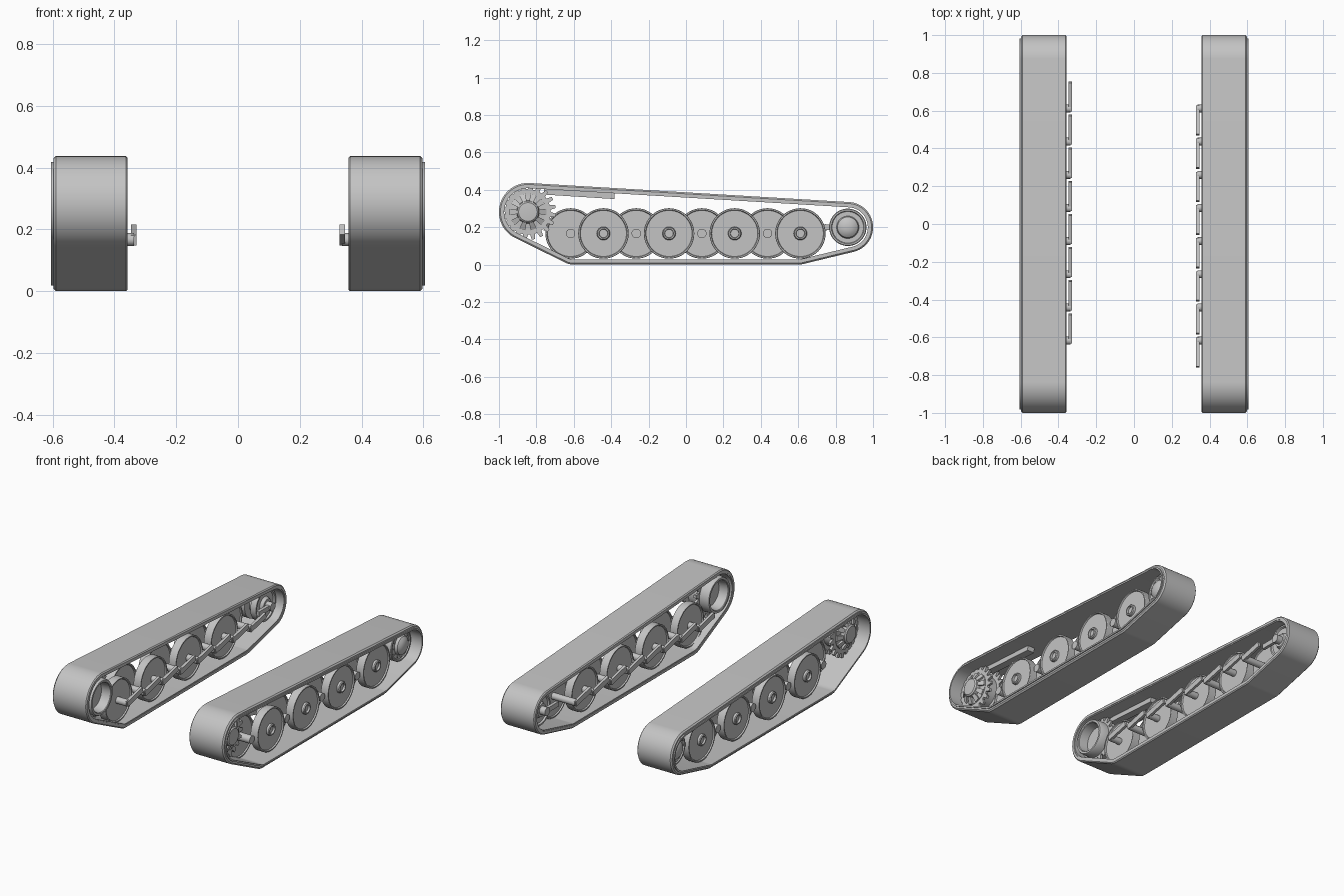
import bpy, bmesh, math
from mathutils import Vector, Matrix

cube = bpy.data.objects.get("Cube")
if cube:
    bpy.data.objects.remove(cube)

grey = bpy.data.materials.new("plain_grey")
grey.use_nodes = True
grey.diffuse_color = (0.55, 0.55, 0.55, 1)
grey.node_tree.nodes["Principled BSDF"].inputs["Base Color"].default_value = (0.55, 0.55, 0.55, 1)


def finish(name, bm, smooth=True):
    bmesh.ops.remove_doubles(bm, verts=bm.verts, dist=1e-5)
    bmesh.ops.recalc_face_normals(bm, faces=bm.faces)
    mesh = bpy.data.meshes.new(name)
    bm.to_mesh(mesh)
    bm.free()
    mesh.materials.append(grey)
    ob = bpy.data.objects.new(name, mesh)
    bpy.context.collection.objects.link(ob)
    if smooth:
        bpy.ops.object.select_all(action="DESELECT")
        ob.select_set(True)
        bpy.context.view_layer.objects.active = ob
        bpy.ops.object.shade_smooth_by_angle(angle=math.radians(30))
    return ob


def lathe(name, side, y, z, profile, steps=40):
    """Turn an (x, radius) profile around an axle parallel to x."""
    bm = bmesh.new()
    vs = [bm.verts.new((side * x, y, z + r)) for x, r in profile]
    es = [bm.edges.new(p) for p in zip(vs, vs[1:])]
    bmesh.ops.spin(bm, geom=vs + es, cent=(0, y, z), axis=(1, 0, 0),
                   angle=math.tau, steps=steps, use_merge=False)
    return finish(name, bm)


def extrude_x(name, side, outline, x0, x1):
    """Solid from a (y, z) outline between two x positions."""
    bm = bmesh.new()
    rows = [[bm.verts.new((side * x, y, z)) for y, z in outline] for x in (x0, x1)]
    n = len(outline)
    for row in rows:
        bm.faces.new(row)
    for i in range(n):
        j = (i + 1) % n
        bm.faces.new((rows[0][i], rows[0][j], rows[1][j], rows[1][i]))
    return finish(name, bm, False)


def bar(name, side, a, b, half, x0, x1):
    """Straight bar from a to b in the side plane."""
    a, b = Vector(a), Vector(b)
    d = (b - a).normalized()
    n = Vector((-d.y, d.x)) * half
    return extrude_x(name, side, [a + n, b + n, b - n, a - n], x0, x1)


# Guiding circles (y, z, radius) that the belt wraps around
SPROCKET, IDLER = (-0.845, 0.282), (0.865, 0.2)
GUIDES = [(*SPROCKET, 0.155), (*IDLER, 0.135), (-0.6, 0.1, 0.1), (0.6, 0.1, 0.1)]


def belt(name, side, section, steps=144):
    """Sweep an (x, inset) section round the hull of the guiding circles."""
    bm = bmesh.new()
    rings = []
    for k in range(steps):
        a = math.tau * k / steps
        c, s = math.cos(a), math.sin(a)
        y, z, r = max(GUIDES, key=lambda g: g[0] * c + g[1] * s + g[2])
        rings.append([bm.verts.new((side * x, y + (r - d) * c, z + (r - d) * s))
                      for x, d in section])
    n = len(section)
    for k in range(steps):
        p, q = rings[k], rings[(k + 1) % steps]
        for i in range(n):
            j = (i + 1) % n
            bm.faces.new((p[i], p[j], q[j], q[i]))
    return finish(name, bm)


def gear(name, side, y, z, x0, x1, root, tip, teeth):
    outline = []
    for k in range(teeth):
        for f, r in ((0.0, root), (0.3, root), (0.45, tip), (0.8, tip)):
            a = math.tau * (k + f) / teeth
            outline.append((y + r * math.cos(a), z + r * math.sin(a)))
    return extrude_x(name, side, outline, x0, x1)


WHEEL_R, WHEEL_Z = 0.135, 0.167


def dished_wheel(name, side, y, x0, x1):
    """Flat road wheel with a raised rim on both faces."""
    r, e = WHEEL_R, 0.008
    lathe(name, side, y, WHEEL_Z, [
        (x0 + e, 0), (x0 + e, r - 0.012), (x0, r - 0.009), (x0, r - 0.002),
        (x0 + 0.003, r), (x1 - 0.003, r), (x1, r - 0.002), (x1, r - 0.009),
        (x1 - e, r - 0.012), (x1 - e, 0)], 48)


for side, tag in ((1, "left"), (-1, "right")):
    # Belt: wide outer band and an inner layer standing slightly proud
    belt(tag + "_track_band", side, [
        (0.357, 0.006), (0.363, 0), (0.59, 0), (0.598, 0.008),
        (0.598, 0.021), (0.357, 0.021)])
    belt(tag + "_track_lining", side, [
        (0.36, 0.018), (0.605, 0.018), (0.605, 0.028), (0.36, 0.028)])

    # Interleaved road wheels with hubs and suspension arms
    for i in range(8):
        y = -0.617 + i * 0.1755
        if i % 2:
            dished_wheel(f"{tag}_outer_wheel_{i}", side, y, 0.49, 0.54)
            lathe(f"{tag}_outer_hub_{i}", side, y, WHEEL_Z, [
                (0.53, 0.036), (0.545, 0.035), (0.55, 0.031), (0.55, 0.024),
                (0.538, 0.022), (0.538, 0)], 24)
        else:
            dished_wheel(f"{tag}_inner_wheel_{i}", side, y, 0.40, 0.45)
            lathe(f"{tag}_inner_hub_{i}", side, y, WHEEL_Z, [
                (0.44, 0.025), (0.53, 0.025), (0.53, 0)], 24)
        lathe(f"{tag}_axle_{i}", side, y, WHEEL_Z, [
            (0.336, 0), (0.336, 0.021), (0.5, 0.021), (0.5, 0)], 20)
        reach = -side * 0.14
        bar(f"{tag}_arm_{i}", side, (y + side * 0.012, WHEEL_Z - 0.002),
            (y + reach, 0.2), 0.017, 0.329, 0.346)

    # Drive sprocket: two toothed discs on a drum that is open inwards
    sy, sz = SPROCKET
    for n, x in enumerate((0.42, 0.505)):
        gear(f"{tag}_sprocket_teeth_{n}", side, sy, sz, x, x + 0.016, 0.122, 0.15, 20)
    lathe(tag + "_sprocket_drum", side, sy, sz, [
        (0.50, 0), (0.50, 0.075), (0.362, 0.09), (0.358, 0.094), (0.358, 0.106),
        (0.365, 0.11), (0.42, 0.112), (0.43, 0.1), (0.524, 0.1), (0.524, 0.085),
        (0.53, 0.06), (0.53, 0)])
    lathe(tag + "_sprocket_cap", side, sy, sz, [
        (0.525, 0.062), (0.555, 0.058), (0.562, 0.05), (0.566, 0)], 30)
    for k in range(10):
        a = math.tau * (k + 0.5) / 10
        bm = bmesh.new()
        bmesh.ops.create_cube(bm, size=1)
        for v in bm.verts:
            outer = v.co.z > 0
            lift = 0.555 if not outer else 0.53
            v.co = (side * (lift if v.co.x > 0 else 0.51),
                    v.co.y * (0.034 if outer else 0.018), 0.098 if outer else 0.045)
        bmesh.ops.transform(bm, verts=bm.verts, matrix=Matrix.Translation((0, sy, sz))
                            @ Matrix.Rotation(a, 4, "X"))
        finish(f"{tag}_sprocket_spoke_{k}", bm, False)

    # Idler: stepped disc with bolts and a domed hub
    iy, iz = IDLER
    lathe(tag + "_idler", side, iy, iz, [
        (0.40, 0), (0.40, 0.04), (0.42, 0.05), (0.42, 0.085), (0.41, 0.09),
        (0.41, 0.1), (0.45, 0.1), (0.455, 0.06), (0.485, 0.06), (0.49, 0.1),
        (0.53, 0.1), (0.534, 0.096), (0.534, 0.088), (0.528, 0.084), (0.528, 0.06),
        (0.545, 0.055), (0.557, 0.04), (0.563, 0.02), (0.565, 0)])
    for k in range(12):
        a = math.tau * k / 12
        lathe(f"{tag}_idler_bolt_{k}", side, iy + 0.072 * math.cos(a),
              iz + 0.072 * math.sin(a),
              [(0.525, 0.005), (0.534, 0.005), (0.534, 0)], 8)
    lathe(tag + "_idler_axle", side, iy, iz, [
        (0.362, 0), (0.362, 0.026), (0.41, 0.026)], 20)
    bar(tag + "_idler_arm", side, (0.74, 0.2), iDLER_END := (iy, iz), 0.015, 0.37, 0.39)

    # Guard rail under the front of the upper run
    bar(tag + "_guard_rail", side, (-0.76, 0.391), (-0.382, 0.367), 0.016, 0.45, 0.50)
